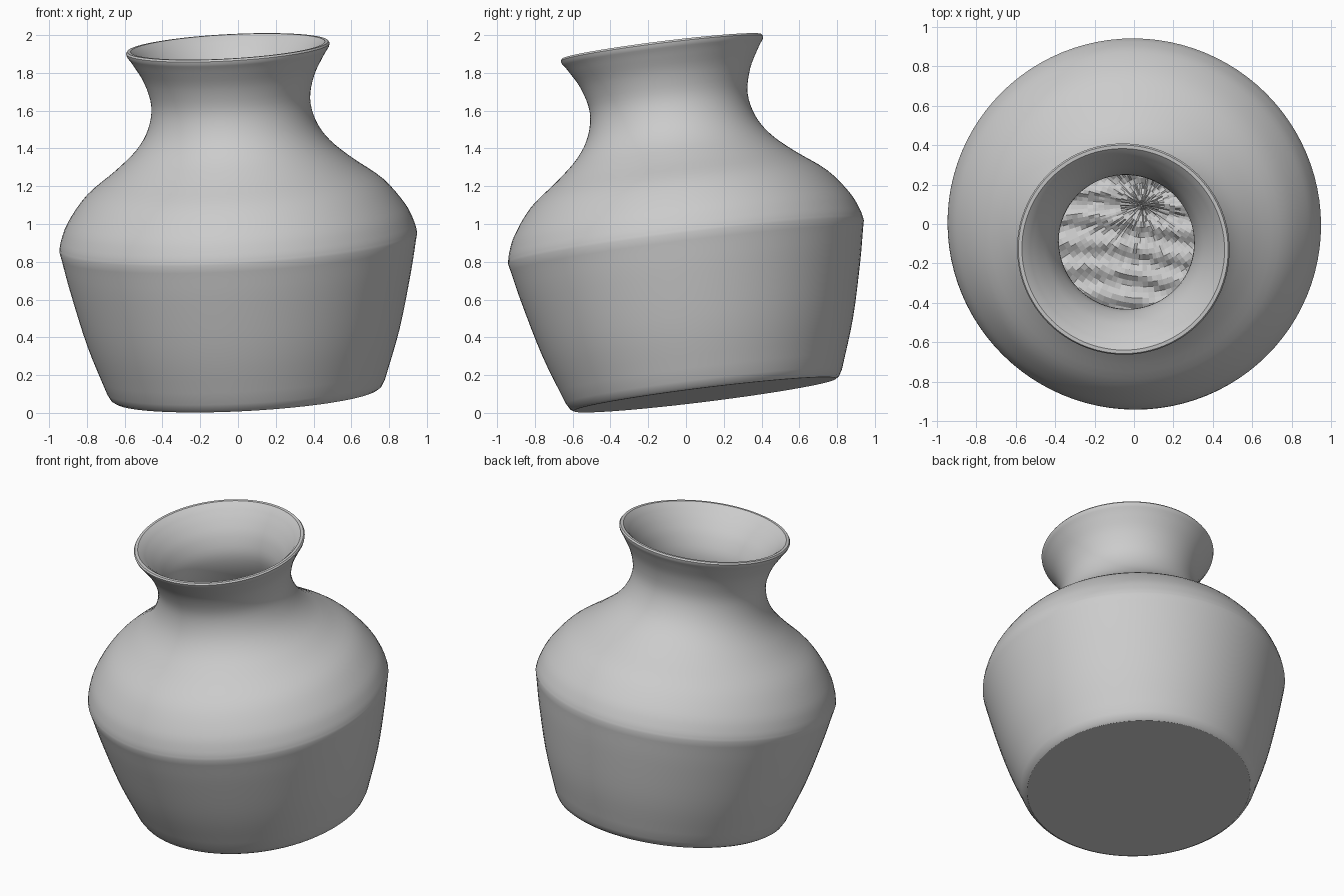
import bpy, bmesh, math, random
from mathutils import Vector, Matrix

if "Cube" in bpy.data.objects:
    bpy.data.objects.remove(bpy.data.objects["Cube"])

random.seed(4)
SEG = 96

# The whole vase leans: local axis direction and base centre
AXIS = Vector((-0.054, -0.124, 1)).normalized()
POSE = Matrix.Translation((0.045, 0.1, 0.096)) @ Vector((0, 0, 1)).rotation_difference(AXIS).to_matrix().to_4x4()


def spline(pts, n=4):
    """Catmull-Rom curve through (radius, height) points."""
    p = [Vector(q) for q in pts]
    p = [2 * p[0] - p[1]] + p + [2 * p[-1] - p[-2]]
    out = []
    for a, b, c, d in zip(p, p[1:], p[2:], p[3:]):
        for i in range(n):
            t = i / n
            out.append(0.5 * (2 * b + (c - a) * t + (2 * a - 5 * b + 4 * c - d) * t * t
                              + (3 * b - a - 3 * c + d) * t ** 3))
    return out + [p[-2]]


def lathe(name, profile, height_fn=lambda r, a, h: h):
    """Revolve a profile; points at radius 0 become a single pole."""
    bm = bmesh.new()
    rings = []
    for r, h in profile:
        if r < 1e-5:
            rings.append([bm.verts.new((0, 0, h))])
        else:
            rings.append([bm.verts.new((r * math.cos(a), r * math.sin(a), height_fn(r, a, h)))
                          for a in (2 * math.pi * i / SEG for i in range(SEG))])
    for lo, hi in zip(rings, rings[1:]):
        for i in range(SEG):
            j = (i + 1) % SEG
            if len(lo) == 1:
                bm.faces.new((lo[0], hi[j], hi[i]))
            elif len(hi) == 1:
                bm.faces.new((lo[i], lo[j], hi[0]))
            else:
                bm.faces.new((lo[i], lo[j], hi[j], hi[i]))
    mesh = bpy.data.meshes.new(name)
    bm.to_mesh(mesh)
    bm.free()
    obj = bpy.data.objects.new(name, mesh)
    bpy.context.collection.objects.link(obj)
    obj.matrix_world = POSE
    return obj


# Flat foot, lower wall, shoulder and neck, lip, then the inner wall
foot = [(0, 0), (0.35, 0), (0.70, 0), (0.718, 0.012)]
lower = spline([(0.737, 0.045), (0.829, 0.31), (0.903, 0.60), (0.94, 0.775)])
outer = spline([(0.949, 0.815), (0.937, 0.87), (0.895, 0.965), (0.79, 1.10), (0.635, 1.22),
                (0.517, 1.326), (0.447, 1.435), (0.421, 1.56), (0.45, 1.686), (0.503, 1.785), (0.536, 1.835)])
lip = [(0.54, 1.85), (0.533, 1.86), (0.515, 1.86)]
inner = spline([(0.49, 1.84), (0.43, 1.77), (0.375, 1.68), (0.344, 1.56), (0.372, 1.42), (0.45, 1.28),
                (0.58, 1.16), (0.73, 1.05), (0.83, 0.93), (0.867, 0.81), (0.825, 0.60), (0.75, 0.31), (0.67, 0.04)])
vase = lathe("vase_body", foot + lower + outer + lip + inner)
bpy.context.view_layer.objects.active = vase
vase.select_set(True)
bpy.ops.object.shade_smooth_by_angle(angle=math.radians(30))


# Rough, ridged floor inside the vase
def ridges(r, a, h):
    if r > 0.66:
        return h
    x, y = r * math.cos(a), r * math.sin(a)
    return h + 0.012 * math.sin(48 * y + 2 * math.sin(5 * x)) + random.uniform(-0.006, 0.006)


lathe("inner_floor", [(0.67 * (1 - i / 24), 0.04) for i in range(25)], ridges)
